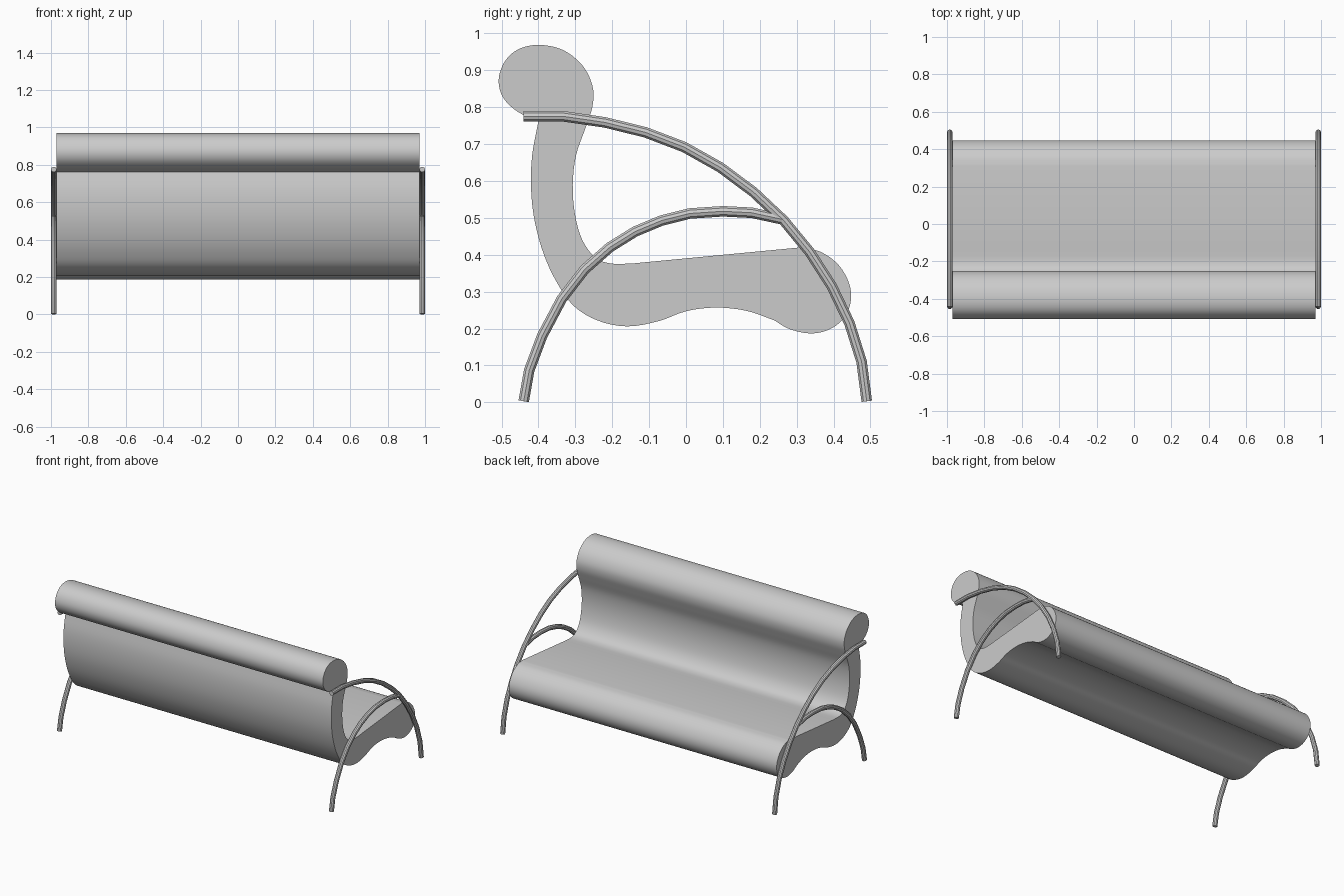
import bpy
import bmesh
import math
from mathutils import Vector

cube = bpy.data.objects.get("Cube")
if cube:
    bpy.data.objects.remove(cube, do_unlink=True)

grey = bpy.data.materials.new("light grey")
grey.use_nodes = True
colour = (0.6, 0.6, 0.6, 1)
grey.diffuse_color = colour
grey.node_tree.nodes["Principled BSDF"].inputs["Base Color"].default_value = colour

HALF_WIDTH = 0.97
TUBE_RADIUS = 0.015


def smooth_path(points, steps):
    """Spline through the points; the last point is left out."""
    p = [Vector(q) for q in points]
    p = [2 * p[0] - p[1]] + p + [2 * p[-1] - p[-2]]
    path = []
    for a, b, c, d in zip(p, p[1:], p[2:], p[3:]):
        for i in range(steps):
            t = i / steps
            path.append(0.5 * (2 * b + (c - a) * t + (2 * a - 5 * b + 4 * c - d) * t ** 2
                               + (3 * b - a - 3 * c + d) * t ** 3))
    return path


def shade(obj):
    bpy.ops.object.select_all(action="DESELECT")
    obj.select_set(True)
    bpy.context.view_layer.objects.active = obj
    bpy.ops.object.shade_smooth_by_angle(angle=math.radians(35))


# Upholstered shell: outline runs (y, z), split where it has a crease
head_and_back = [(-.40, .762), (-.455, .787), (-.495, .825), (-.508, .873), (-.492, .923),
                 (-.455, .957), (-.40, .969), (-.335, .956), (-.282, .915), (-.254, .86),
                 (-.253, .805), (-.272, .745), (-.298, .67), (-.307, .59), (-.301, .51),
                 (-.281, .44), (-.245, .392), (-.20, .376), (-.14, .377)]
seat_top = [(-.14, .377), (.31, .42)]
seat_front = [(.31, .42), (.365, .408), (.414, .372), (.443, .32), (.446, .27),
              (.425, .225), (.385, .196), (.335, .187), (.28, .199), (.24, .222)]
underside = [(.24, .222), (.165, .248), (.08, .257), (0, .247), (-.075, .22),
             (-.16, .206), (-.24, .222), (-.305, .262), (-.35, .325), (-.385, .40),
             (-.41, .49), (-.42, .58), (-.417, .67), (-.40, .762)]
outline = (smooth_path(head_and_back, 4) + smooth_path(seat_top, 1)
           + smooth_path(seat_front, 4) + smooth_path(underside, 4))

bm = bmesh.new()
side = bm.faces.new([bm.verts.new((-HALF_WIDTH, q.x, q.y)) for q in outline])
swept = bmesh.ops.extrude_face_region(bm, geom=[side], use_keep_orig=True)
bmesh.ops.translate(bm, vec=(2 * HALF_WIDTH, 0, 0),
                    verts=[v for v in swept["geom"] if isinstance(v, bmesh.types.BMVert)])
bmesh.ops.recalc_face_normals(bm, faces=bm.faces)
mesh = bpy.data.meshes.new("padded_shell")
bm.to_mesh(mesh)
bm.free()
mesh.materials.append(grey)
shell = bpy.data.objects.new("padded_shell", mesh)
bpy.context.collection.objects.link(shell)
shade(shell)


def tube(name, x, points):
    curve = bpy.data.curves.new(name, "CURVE")
    curve.dimensions = "3D"
    curve.bevel_depth = TUBE_RADIUS
    curve.bevel_resolution = 3
    curve.use_fill_caps = True
    spline = curve.splines.new("POLY")
    spline.points.add(len(points) - 1)
    for point, (y, z) in zip(spline.points, points):
        point.co = (x, y, z, 1)
    curve.materials.append(grey)
    obj = bpy.data.objects.new(name, curve)
    bpy.context.collection.objects.link(obj)
    bpy.ops.object.select_all(action="DESELECT")
    obj.select_set(True)
    bpy.context.view_layer.objects.active = obj
    bpy.ops.object.convert(target="MESH")
    shade(bpy.context.view_layer.objects.active)


# Bent tube frame on each side
front_leg = [(-.44, .775), (-.33, .775), (-.22, .759), (-.11, .732), (-.005, .692),
             (.093, .637), (.183, .57), (.265, .493), (.335, .408), (.395, .315),
             (.443, .215), (.476, .11), (.49, .003)]
rear_leg = [(-.44, .003), (-.425, .087), (-.39, .18), (-.337, .28), (-.275, .36),
            (-.207, .42), (-.138, .463), (-.066, .493), (.01, .512), (.1, .518),
            (.178, .514), (.262, .496)]
for label, sign in (("left", 1), ("right", -1)):
    x = sign * (HALF_WIDTH + TUBE_RADIUS)
    tube(label + "_front_leg_and_armrest", x, front_leg)
    tube(label + "_rear_leg", x, rear_leg)
